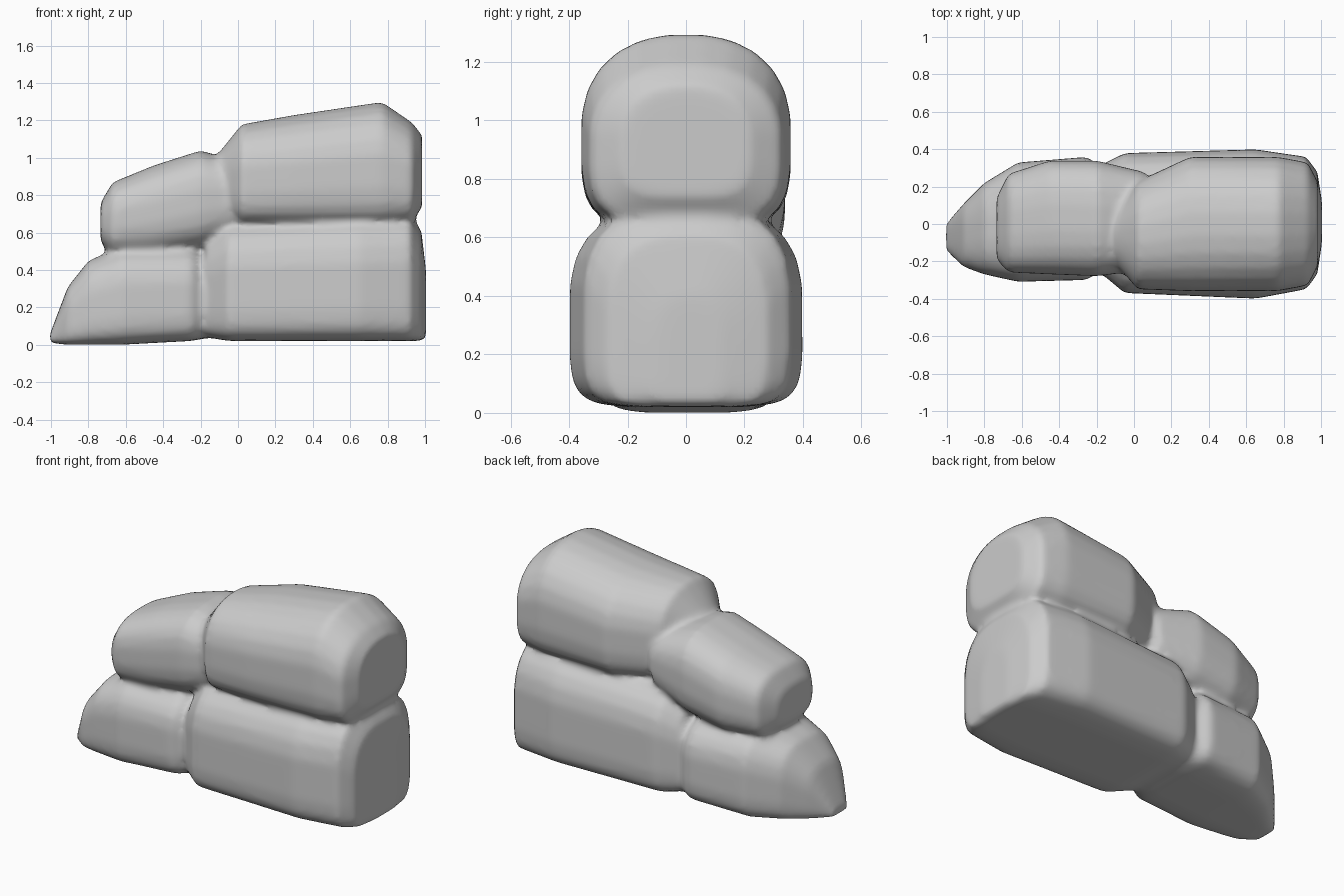
import bpy, bmesh
from math import cos, sin, pi

if "Cube" in bpy.data.objects:
    bpy.data.objects.remove(bpy.data.objects["Cube"])

SIDES = 24


def spow(v, p):
    return (abs(v) ** p) * (1 if v >= 0 else -1)


def section(bm, x, y0, y1, z0, z1, top_n, bottom_n):
    """One rounded-box ring, squarer where the exponent is higher."""
    ring = []
    for i in range(SIDES):
        a = 2 * pi * (i + 0.5) / SIDES
        p = 2 / (top_n if sin(a) > 0 else bottom_n)
        y = (y0 + y1) / 2 + (y1 - y0) / 2 * spow(cos(a), p)
        z = (z0 + z1) / 2 + (z1 - z0) / 2 * spow(sin(a), p)
        ring.append(bm.verts.new((x, y, z)))
    return ring


def boulder(name, stations, top_n, bottom_n):
    """Loft sections (x, y0, y1, z0, z1) along x and close both ends."""
    bm = bmesh.new()
    rings = [section(bm, *s, top_n, bottom_n) for s in stations]
    for r, s in zip(rings, rings[1:]):
        for i in range(SIDES):
            j = (i + 1) % SIDES
            bm.faces.new((r[i], r[j], s[j], s[i]))
    bm.faces.new(rings[0])
    bm.faces.new(rings[-1])
    bmesh.ops.recalc_face_normals(bm, faces=bm.faces)
    me = bpy.data.meshes.new(name)
    bm.to_mesh(me)
    bm.free()
    ob = bpy.data.objects.new(name, me)
    bpy.context.collection.objects.link(ob)
    return ob


parts = [
    # large block, lower right
    boulder("boulder_pile", [
        (-0.17, -0.27, 0.32, 0.04, 0.58), (-0.05, -0.37, 0.38, 0.02, 0.67),
        (0.65, -0.40, 0.40, 0.02, 0.71), (0.92, -0.35, 0.36, 0.02, 0.71),
        (0.98, -0.27, 0.28, 0.02, 0.61), (1.005, -0.10, 0.12, 0.04, 0.40)],
        2.7, 6),
    # large block, upper right
    boulder("upper_large_boulder", [
        (-0.10, -0.21, 0.08, 0.74, 1.03), (0.02, -0.35, 0.23, 0.64, 1.18),
        (0.30, -0.36, 0.36, 0.63, 1.23), (0.77, -0.36, 0.36, 0.63, 1.30),
        (0.93, -0.33, 0.33, 0.65, 1.19), (0.985, -0.22, 0.22, 0.74, 1.12)],
        2.3, 4),
    # small block, upper left
    boulder("upper_small_boulder", [
        (-0.735, -0.19, 0.14, 0.55, 0.76), (-0.67, -0.26, 0.27, 0.47, 0.87),
        (-0.45, -0.27, 0.34, 0.47, 0.96), (-0.20, -0.28, 0.34, 0.51, 1.04),
        (0.05, -0.25, 0.28, 0.60, 0.97)], 2.8, 3.0),
    # sloping block, lower left
    boulder("lower_small_boulder", [
        (-1.005, -0.14, 0.0, 0.01, 0.06), (-0.91, -0.23, 0.11, 0.0, 0.31),
        (-0.80, -0.27, 0.22, 0.0, 0.45), (-0.62, -0.31, 0.33, 0.0, 0.53),
        (-0.25, -0.30, 0.36, 0.02, 0.53), (-0.14, -0.22, 0.28, 0.04, 0.47)],
        2.8, 5),
]

# Fuse the blocks into one pile with softened creases
bpy.ops.object.select_all(action='DESELECT')
for p in parts:
    p.select_set(True)
pile = parts[0]
bpy.context.view_layer.objects.active = pile
bpy.ops.object.join()
remesh = pile.modifiers.new("fuse", 'REMESH')
remesh.mode = 'VOXEL'
remesh.voxel_size = 0.02
soft = pile.modifiers.new("soften", 'SMOOTH')
soft.factor = 0.5
soft.iterations = 6
for m in ("fuse", "soften"):
    bpy.ops.object.modifier_apply(modifier=m)
bpy.ops.object.shade_smooth()
